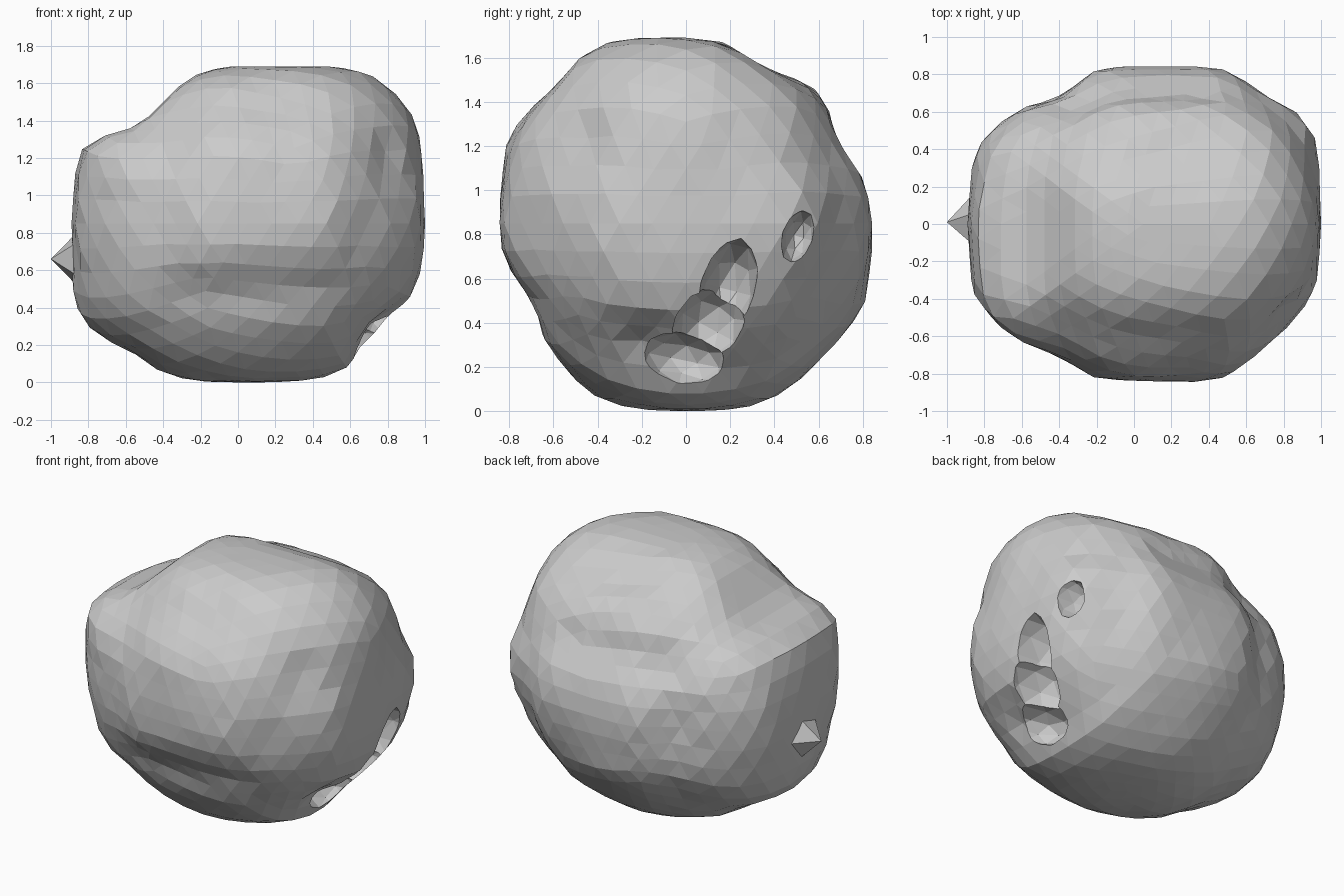
import bpy, bmesh, math
from mathutils import Vector

if "Cube" in bpy.data.objects:
    bpy.data.objects.remove(bpy.data.objects["Cube"])

C = Vector((0.05, 0.0, 0.85))

# Outlines of the rock: front (x, z), side (y, z), top (x, y)
FRONT = [(-.89, .95), (-.865, 1.23), (-.76, 1.31), (-.61, 1.34), (-.5, 1.4), (-.32, 1.58),
         (-.2, 1.66), (-.05, 1.69), (.5, 1.69), (.68, 1.67), (.8, 1.6), (.9, 1.5),
         (.97, 1.39), (1, 1.18), (1, .7), (.96, .49), (.8, .32), (.66, .18), (.6, .08),
         (.5, .03), (.33, 0), (-.22, 0), (-.4, .04), (-.58, .17), (-.73, .23), (-.85, .33), (-.9, .5)]
SIDE = [(-.85, .9), (-.825, 1.2), (-.75, 1.33), (-.6, 1.46), (-.48, 1.6), (-.35, 1.67),
        (-.2, 1.69), (0, 1.69), (.17, 1.67), (.4, 1.53), (.55, 1.49), (.64, 1.4), (.67, 1.25),
        (.815, 1.03), (.85, .8), (.82, .5), (.74, .37), (.52, .14), (.36, .03), (.2, 0),
        (-.18, 0), (-.36, .03), (-.48, .11), (-.64, .31), (-.68, .47), (-.83, .69)]
TOP = [(-.89, 0), (-.87, .36), (-.79, .49), (-.6, .63), (-.4, .68), (-.2, .83), (0, .85),
       (.33, .85), (.51, .83), (.72, .69), (.86, .63), (.97, .52), (1, .36), (1, -.1), (.98, -.36),
       (.8, -.6), (.66, -.73), (.51, -.83), (.33, -.85), (-.2, -.83), (-.4, -.71), (-.6, -.63),
       (-.73, -.54), (-.87, -.36)]


def reach(outline, cx, cy, dx, dy):
    """Distance from the centre to the outline along a direction."""
    l = math.hypot(dx, dy)
    if l < 1e-6:
        return 1.0
    dx, dy = dx / l, dy / l
    best = 0.0
    for i, a in enumerate(outline):
        b = outline[(i + 1) % len(outline)]
        ax, ay = a[0] - cx, a[1] - cy
        ex, ey = b[0] - a[0], b[1] - a[1]
        det = dx * ey - dy * ex
        if abs(det) < 1e-9:
            continue
        t = (ax * ey - ay * ex) / det
        u = (ax * dy - ay * dx) / det
        if t > 0 and -1e-6 <= u <= 1 + 1e-6:
            best = max(best, t)
    return best


# Creases (positive depth) and bulges (negative): position, depth, width
CREASES = [((-.25, -.7, .5), .01, .15), ((.42, -.68, .55), .03, .16),
           ((.62, -.62, .8), .05, .17), ((.8, -.48, 1.2), .05, .15), ((.75, -.2, .32), .06, .13),
           ((.85, .55, 1.2), .03, .14), ((-.25, .68, 1.2), .03, .16), ((-.45, .68, .9), .02, .16),
           ((.78, .6, .6), .05, .2), ((.4, -.38, 1.55), -.05, .3), ((-.7, -.46, 1.22), -.06, .25)]


def surface(d):
    views = [(reach(FRONT, C.x, C.z, d.x, d.z), d.y), (reach(SIDE, C.y, C.z, d.y, d.z), d.x),
             (reach(TOP, C.x, C.y, d.x, d.y), d.z)]
    ws = [1 / (n * n + .02) for _, n in views]
    r = sum(w * v[0] for w, v in zip(ws, views)) / sum(ws)
    p = C + d * r
    for pos, depth, width in CREASES:
        r -= depth * math.exp(-((p - Vector(pos)).length / width) ** 2)
    # Never leave the outlines
    for R, n in views:
        r = min(r, R / max(math.sqrt(max(1 - n * n, 0)), 1e-3))
    return C + d * r


def add_object(name, bm):
    me = bpy.data.meshes.new(name)
    bm.to_mesh(me)
    bm.free()
    ob = bpy.data.objects.new(name, me)
    bpy.context.collection.objects.link(ob)
    return ob


# Lumpy body
bm = bmesh.new()
bmesh.ops.create_icosphere(bm, subdivisions=4, radius=1)
for v in bm.verts:
    v.co = surface(v.co.normalized())
body = add_object("rock_body", bm)

# Curved hollow (three overlapping cuts) and small hole in the right side
for loc, size, tilt in [((.99, .19, .55), (.3, .13, .24), -.25),
                        ((.87, .1, .38), (.25, .16, .2), -.5),
                        ((.74, -.01, .23), (.22, .2, .13), -.2),
                        ((.97, .51, .79), (.2, .075, .13), -.3)]:
    bm = bmesh.new()
    bmesh.ops.create_icosphere(bm, subdivisions=2, radius=1)
    cutter = add_object("hollow_cutter", bm)
    cutter.location, cutter.scale, cutter.rotation_euler = loc, size, (tilt, 0, 0)
    cutter.hide_render = True
    cutter.hide_set(True)
    m = body.modifiers.new("hollow", 'BOOLEAN')
    m.operation, m.solver, m.object = 'DIFFERENCE', 'EXACT', cutter

# Pointed nub on the left side
bm = bmesh.new()
bmesh.ops.create_cone(bm, cap_ends=True, segments=5, radius1=.14, radius2=0, depth=.13)
nub = add_object("side_nub", bm)
nub.location = (-.935, .01, .66)
nub.rotation_euler = (0, -math.pi / 2, 0)
